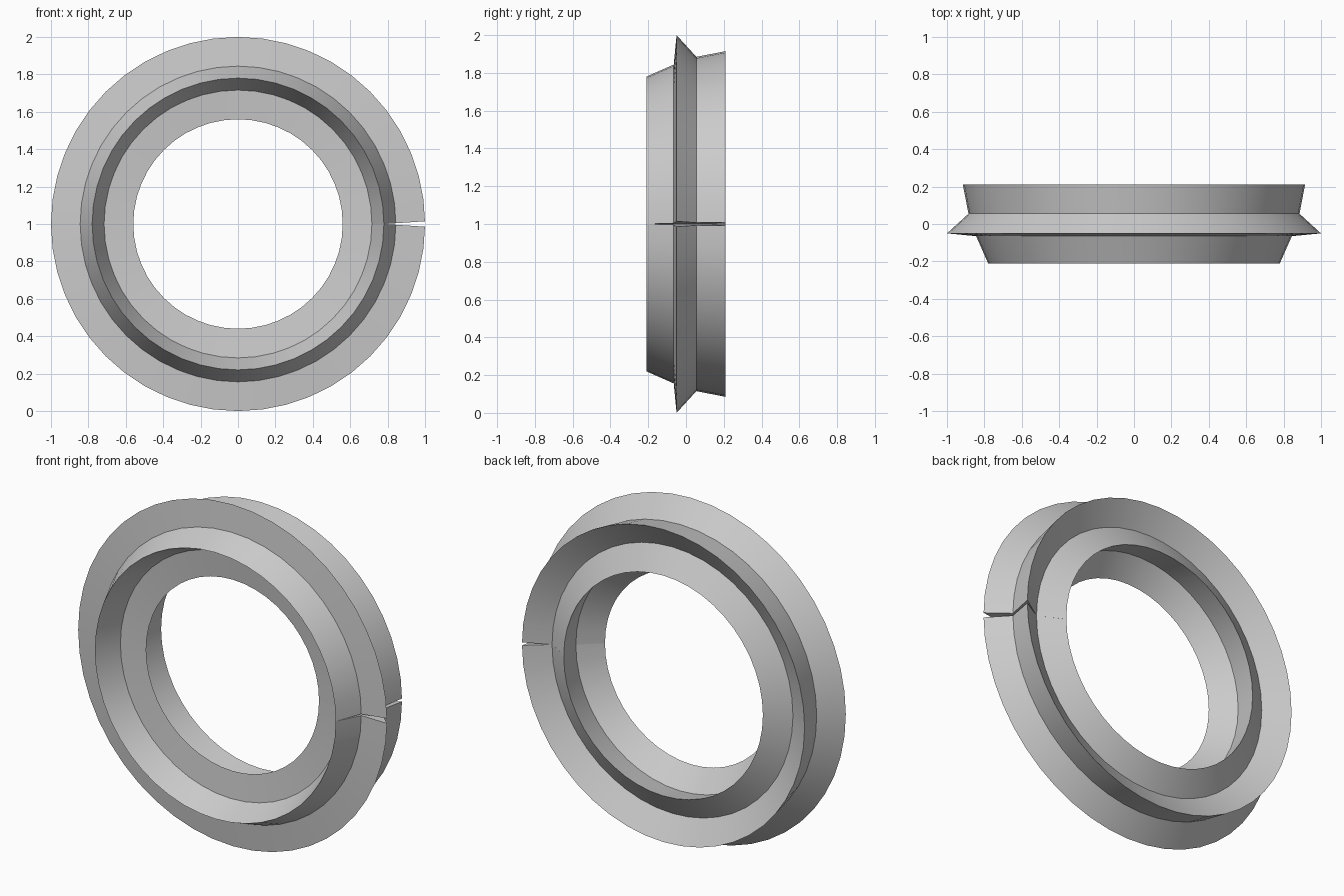
import bpy, bmesh, math

cube = bpy.data.objects.get("Cube")
if cube:
    bpy.data.objects.remove(cube, do_unlink=True)

SEGMENTS = 48
MID_RADIUS = 0.78

# One half of the arrow-shaped section: (offset from mid radius, y)
half = [(0.0, -0.21), (0.064, -0.065), (0.22, -0.05),
        (0.105, 0.055), (0.135, 0.21), (0.0, 0.125)]
section = half + [(-d, y) for d, y in reversed(half[1:-1])]

# Grey material
grey = bpy.data.materials.new("light_grey")
grey.use_nodes = True
colour = (0.6, 0.6, 0.6, 1.0)
grey.diffuse_color = colour
grey.node_tree.nodes["Principled BSDF"].inputs["Base Color"].default_value = colour


def section_ring(bm, angle, tilt):
    """Place the section on the circle, turned by tilt about its own centre."""
    cx, cz = MID_RADIUS * math.cos(angle), MID_RADIUS * math.sin(angle)
    dx, dz = math.cos(angle + tilt), math.sin(angle + tilt)
    return [bm.verts.new((cx + d * dx, y, 1 + cz + d * dz)) for d, y in section]


# Sweep the section round; the two ends are cut square to the last segments,
# leaving a thin wedge-shaped split on the outside of the ring
bm = bmesh.new()
rings = []
for i in range(SEGMENTS + 1):
    tilt = math.pi / SEGMENTS * ((i == 0) - (i == SEGMENTS))
    rings.append(section_ring(bm, 2 * math.pi * i / SEGMENTS, tilt))

n = len(section)
for a, b in zip(rings, rings[1:]):
    for j in range(n):
        k = (j + 1) % n
        bm.faces.new((a[j], a[k], b[k], b[j]))

# End caps
bm.faces.new(rings[0])
bm.faces.new(rings[-1])
bmesh.ops.recalc_face_normals(bm, faces=bm.faces)

mesh = bpy.data.meshes.new("split_ring")
bm.to_mesh(mesh)
bm.free()
mesh.materials.append(grey)
ring = bpy.data.objects.new("split_ring", mesh)
bpy.context.collection.objects.link(ring)

# Smooth round the ring, sharp along the section corners
bpy.ops.object.select_all(action='DESELECT')
ring.select_set(True)
bpy.context.view_layer.objects.active = ring
bpy.ops.object.shade_smooth_by_angle(angle=math.radians(20))
